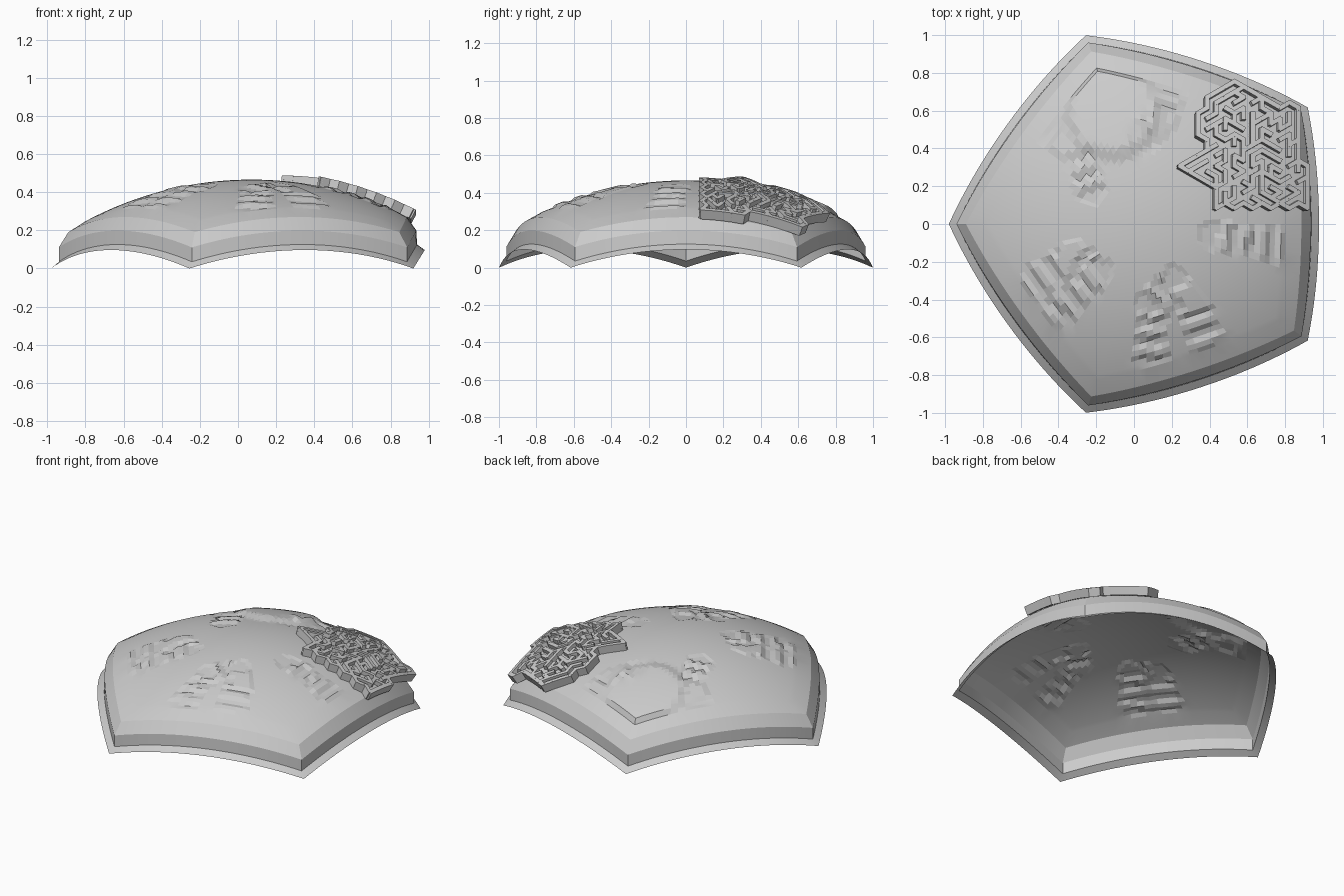
import bpy, bmesh, math, random
from mathutils import Vector, Matrix

if "Cube" in bpy.data.objects:
    bpy.data.objects.remove(bpy.data.objects["Cube"])

random.seed(7)
CX, ZC = 0.07, -1.375            # centre of the sphere the panel is cut from
ORIGIN = Vector((CX, 0, ZC))
T = math.tan(math.radians(37.38))  # gnomonic radius of a pentagon corner

grey = bpy.data.materials.new("light_grey")
grey.diffuse_color = (0.6, 0.6, 0.6, 1)
grey.use_nodes = True
grey.node_tree.nodes["Principled BSDF"].inputs["Base Color"].default_value = grey.diffuse_color


def finish(bm, name, angle=None):
    bmesh.ops.remove_doubles(bm, verts=bm.verts, dist=1e-5)
    me = bpy.data.meshes.new(name)
    bm.to_mesh(me)
    bm.free()
    me.materials.append(grey)
    ob = bpy.data.objects.new(name, me)
    bpy.context.collection.objects.link(ob)
    if angle:
        bpy.ops.object.select_all(action='DESELECT')
        ob.select_set(True)
        bpy.context.view_layer.objects.active = ob
        bpy.ops.object.shade_smooth_by_angle(angle=math.radians(angle))
    return ob


# Shallow stepped relief runs on the dome, seen from above
RUNS = [[(.10, -.75), (.09, -.42), (.22, -.30), (.32, -.42), (.42, -.74)],
        [(-.62, -.38), (-.32, -.16), (-.19, -.26), (-.46, -.52)],
        [(.42, -.06), (.82, -.12)],
        [(-.52, .55), (-.32, .40), (-.22, .18)],
        [(.05, .45), (.17, .58), (.22, .75)]]


def relief(x, y):
    p, h, walked = Vector((x, y)), 0.0, 0.0
    for run in RUNS:
        for a, b in zip(run, run[1:]):
            a, b = Vector(a), Vector(b)
            d = b - a
            f = max(0, min(1, (p - a).dot(d) / d.length_squared))
            if (p - a - d * f).length < 0.075:
                h = 0.008 if int((walked + f * d.length) / 0.05) % 2 else -0.006
            walked += d.length
    # raised plateau with a steep lip
    r = (p - Vector((-.11, .60))).length
    return h + 0.025 * max(0, min(1, (0.27 - r) / 0.06))


# Spherical pentagon shell: (fraction of corner, radius) from dome to flange
N = 22
rings = [(0.70 * i / 24, 1.841) for i in range(25)]
rings += [(0.803, 1.836), (0.89, 1.796), (0.937, 1.734), (1.0, 1.73)]
corners = [Vector((math.cos(a), math.sin(a))) * T
           for a in (math.radians(36 + 72 * k) for k in range(5))]
bm = bmesh.new()
for k in range(5):
    a, b = corners[k], corners[(k + 1) % 5]
    grid = []
    for s, rad in rings:
        row = []
        for j in range(N + 1):
            g = a.lerp(b, j / N) * s
            p = ORIGIN + Vector((g.x, g.y, 1)).normalized() * rad
            if s < 0.69:
                p += (p - ORIGIN).normalized() * relief(p.x, p.y)
            row.append(bm.verts.new(p))
        grid.append(row)
    for i in range(len(rings) - 1):
        for j in range(N):
            bm.faces.new((grid[i][j], grid[i + 1][j], grid[i + 1][j + 1], grid[i][j + 1]))
bmesh.ops.remove_doubles(bm, verts=bm.verts, dist=1e-5)
bmesh.ops.dissolve_degenerate(bm, edges=bm.edges, dist=1e-5)
bmesh.ops.recalc_face_normals(bm, faces=bm.faces)
finish(bm, "pentagon_shell", 8)

# Maze patch: triangular lattice clipped to an outline
OUT = [(.47, .79), (.61, .73), (.91, .62), (.93, .08), (.42, .07), (.42, .15),
       (.34, .21), (.22, .32), (.34, .42), (.31, .52), (.37, .67)]
STEP, WIDTH, TURN = 0.056, 0.024, math.radians(30)
ROOF, FLOOR, SKIRT = 1.893, 1.866, 1.838


def inside(x, y):
    hit = False
    for (ax, ay), (bx, by) in zip(OUT, OUT[1:] + OUT[:1]):
        if (ay > y) != (by > y) and x < ax + (y - ay) * (bx - ax) / (by - ay):
            hit = not hit
    return hit


def lift(p, rad):
    x, y = p[0] - CX, p[1]
    return ORIGIN + Vector((x, y, math.sqrt(ROOF ** 2 - x * x - y * y))).normalized() * rad


rot = Matrix.Rotation(TURN, 2)
nodes = {}
for i in range(-20, 21):
    for j in range(-20, 21):
        q = rot @ Vector((STEP * (i + j / 2), STEP * j * 0.866)) + Vector((.63, .42))
        if inside(q.x, q.y):
            nodes[i, j] = q
tris, count = [], {}
for i, j in nodes:
    for t in (((i, j), (i + 1, j), (i, j + 1)), ((i, j), (i + 1, j - 1), (i + 1, j))):
        if all(n in nodes for n in t):
            tris.append(t)
            for m in range(3):
                e = tuple(sorted((t[m], t[(m + 1) % 3])))
                count[e] = count.get(e, 0) + 1

# maze base plate
bm = bmesh.new()
for t in tris:
    bm.faces.new([bm.verts.new(lift(nodes[n], FLOOR)) for n in t])
finish(bm, "maze_floor")

# maze ridges: full outline plus a random spanning tree
bm = bmesh.new()


def ridge(a, b, low):
    d = (b - a).normalized()
    n = Vector((-d.y, d.x)) * WIDTH / 2
    a, b = a - d * WIDTH * 0.3, b + d * WIDTH * 0.3
    plan = (a - n, b - n, b + n, a + n)
    top = [bm.verts.new(lift(p, ROOF)) for p in plan]
    bot = [bm.verts.new(lift(p, low)) for p in plan]
    bm.faces.new(top)
    for m in range(4):
        k = (m + 1) % 4
        bm.faces.new((bot[m], bot[k], top[k], top[m]))
    bm.faces.new(bot[::-1])


parent = {n: n for n in nodes}


def root(n):
    while parent[n] != n:
        n = parent[n]
    return n


edges = sorted(count)
random.shuffle(edges)
edges.sort(key=lambda e: count[e])
for e in edges:
    ra, rb = root(e[0]), root(e[1])
    if count[e] == 1 or ra != rb:
        parent[ra] = rb
        ridge(nodes[e[0]], nodes[e[1]], SKIRT if count[e] == 1 else FLOOR - 0.004)
finish(bm, "maze_ridges")
